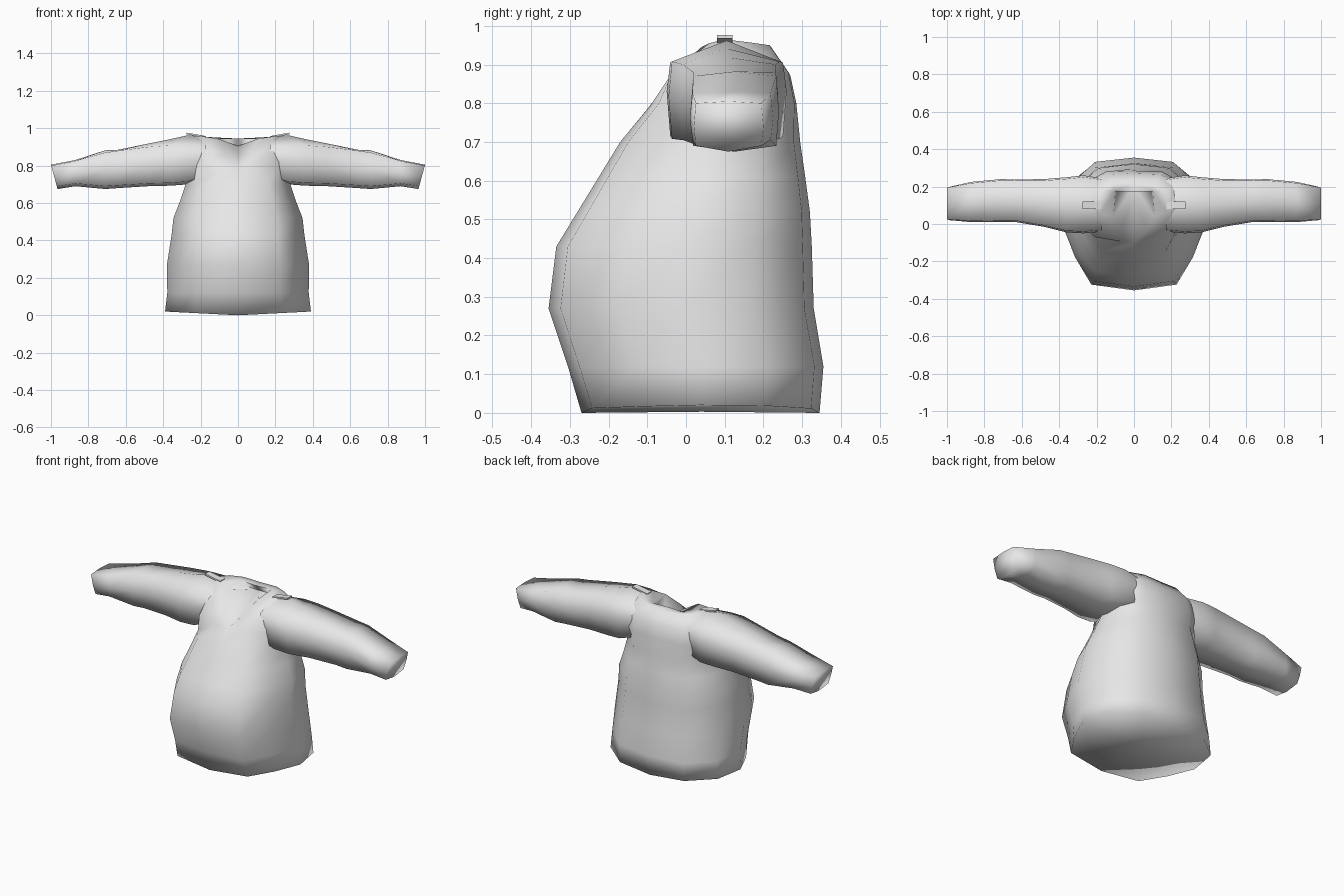
import bpy, bmesh, math
from mathutils import Vector

if "Cube" in bpy.data.objects:
    bpy.data.objects.remove(bpy.data.objects["Cube"], do_unlink=True)

cloth = bpy.data.materials.new("light grey cloth")
cloth.use_nodes = True
GREY = (0.8, 0.8, 0.8, 1)
cloth.diffuse_color = GREY
cloth.node_tree.nodes["Principled BSDF"].inputs["Base Color"].default_value = GREY


def make_object(name, bm, angle):
    bmesh.ops.recalc_face_normals(bm, faces=bm.faces)
    mesh = bpy.data.meshes.new(name)
    bm.to_mesh(mesh)
    bm.free()
    ob = bpy.data.objects.new(name, mesh)
    bpy.context.collection.objects.link(ob)
    mesh.materials.append(cloth)
    bpy.ops.object.select_all(action='DESELECT')
    ob.select_set(True)
    bpy.context.view_layer.objects.active = ob
    bpy.ops.object.shade_smooth_by_angle(angle=math.radians(angle))


def loft(bm, rings):
    loops = [[bm.verts.new(p) for p in ring] for ring in rings]
    for a, b in zip(loops, loops[1:]):
        for i in range(len(a)):
            j = (i + 1) % len(a)
            bm.faces.new((a[i], a[j], b[j], b[i]))
    return loops


def mirror_ring(half):
    return half + [(-x, y, z) for x, y, z in reversed(half[1:-1])]


# Body: half outline from front centre to back centre, scaled at each height
outline = [(0, -1), (.6, -.91), (.83, -.48), (1, 0), (.92, .55), (.55, .93), (0, 1)]
# height, half width, front y, back y
levels = [(0, .39, -.27, .345), (.12, .378, -.305, .355), (.27, .38, -.355, .33),
          (.43, .355, -.335, .325), (.52, .345, -.28, .32), (.61, .31, -.225, .308),
          (.70, .28, -.17, .295)]
rings = []
for z, w, front, back in levels:
    mid, depth = (front + back) / 2, (back - front) / 2
    lift = .02 if z == 0 else 0
    rings.append(mirror_ring([(x * w, mid + y * depth, z + lift * x) for x, y in outline]))

# Chest and shoulders: the front centre falls back above the foot of the V neck
rings.append(mirror_ring([(0, -.10, .785), (.06, -.095, .79), (.21, -.07, .80), (.27, .10, .83),
                          (.26, .22, .80), (.15, .28, .80), (0, .285, .80)]))
rings.append(mirror_ring([(0, .05, .845), (.065, -.035, .87), (.19, -.035, .88), (.27, .10, .92),
                          (.24, .22, .88), (.14, .265, .88), (0, .27, .87)]))
rings.append(mirror_ring([(0, .20, .905), (.11, .04, .945), (.18, .06, .955), (.22, .10, .965),
                          (.18, .18, .955), (.11, .215, .95), (0, .22, .945)]))
bm = bmesh.new()
loops = loft(bm, rings)
chest, collar, top = loops[-3:]

# Neck: creases of the V, sloping floor, overhanging back collar
collar_inner = bm.verts.new((0, .17, .945))
for i, side in ((1, 1), (11, -1)):
    bmesh.ops.connect_verts(bm, verts=[chest[0], collar[i]])
    bmesh.ops.connect_verts(bm, verts=[collar[i], top[0]])
    edge = top[:7] if side == 1 else [top[0]] + top[:5:-1]
    floor = bm.verts.new((side * .09, .20, .905))
    inner = bm.verts.new((side * .10, .175, .945))
    bm.faces.new((edge[0], edge[1], floor))
    bm.faces.new((floor, edge[1], inner))
    bm.faces.new((edge[0], floor, inner, collar_inner))
    bm.faces.new(edge[1:6] + [inner])
    bm.faces.new((inner, edge[5], edge[6], collar_inner))

# Closed underside of the hem
hem = loops[0]
under = bm.verts.new((0, .04, .003))
for i in range(len(hem)):
    bm.faces.new((under, hem[i], hem[(i + 1) % len(hem)]))
make_object("shirt_body", bm, 100)

# Sleeves: x, top z, upper corner z, bottom z, front y, back y
stations = [(.17, .955, .90, .73, -.04, .245), (.27, .962, .905, .70, -.05, .26),
            (.36, .942, .908, .693, -.045, .25), (.48, .918, .90, .69, -.015, .24),
            (.64, .885, .88, .68, .012, .238), (.71, .882, .87, .675, .012, .24),
            (.87, .83, .825, .69, .01, .225), (1, .805, .80, .675, .02, .2)]


def sleeve(name, side):
    rings = []
    for x, top_z, corner_z, low_z, front, back in stations:
        mid_y, mid_z = (front + back) / 2, (top_z + low_z) / 2
        half_y = (back - front) / 2 * .94
        low_corner = low_z + .015
        section = [(back, mid_z), (mid_y + half_y, corner_z), (mid_y, top_z),
                   (mid_y - half_y, corner_z), (front, mid_z), (mid_y - half_y, low_corner),
                   (mid_y, low_z), (mid_y + half_y, low_corner)]
        # the cuff slants inwards at the bottom
        slant = .27 if x == 1 else 0
        rings.append([(side * (x - slant * (top_z - z)), y, z) for y, z in section])
    bm = bmesh.new()
    ends = loft(bm, rings)
    bm.faces.new(ends[-1])
    make_object(name, bm, 100)


# Shoulder tabs: thin slabs rising outwards
def shoulder_tab(name, side):
    bm = bmesh.new()
    bmesh.ops.create_cube(bm, size=1)
    for v in bm.verts:
        x, y, z = v.co
        v.co = Vector((side * (.225 + x * .1), .1 + y * .04, .963 + x * .018 + z * .009))
    make_object(name, bm, 30)


for label, side in (("left", 1), ("right", -1)):
    sleeve(label + "_sleeve", side)
    shoulder_tab(label + "_shoulder_tab", side)
